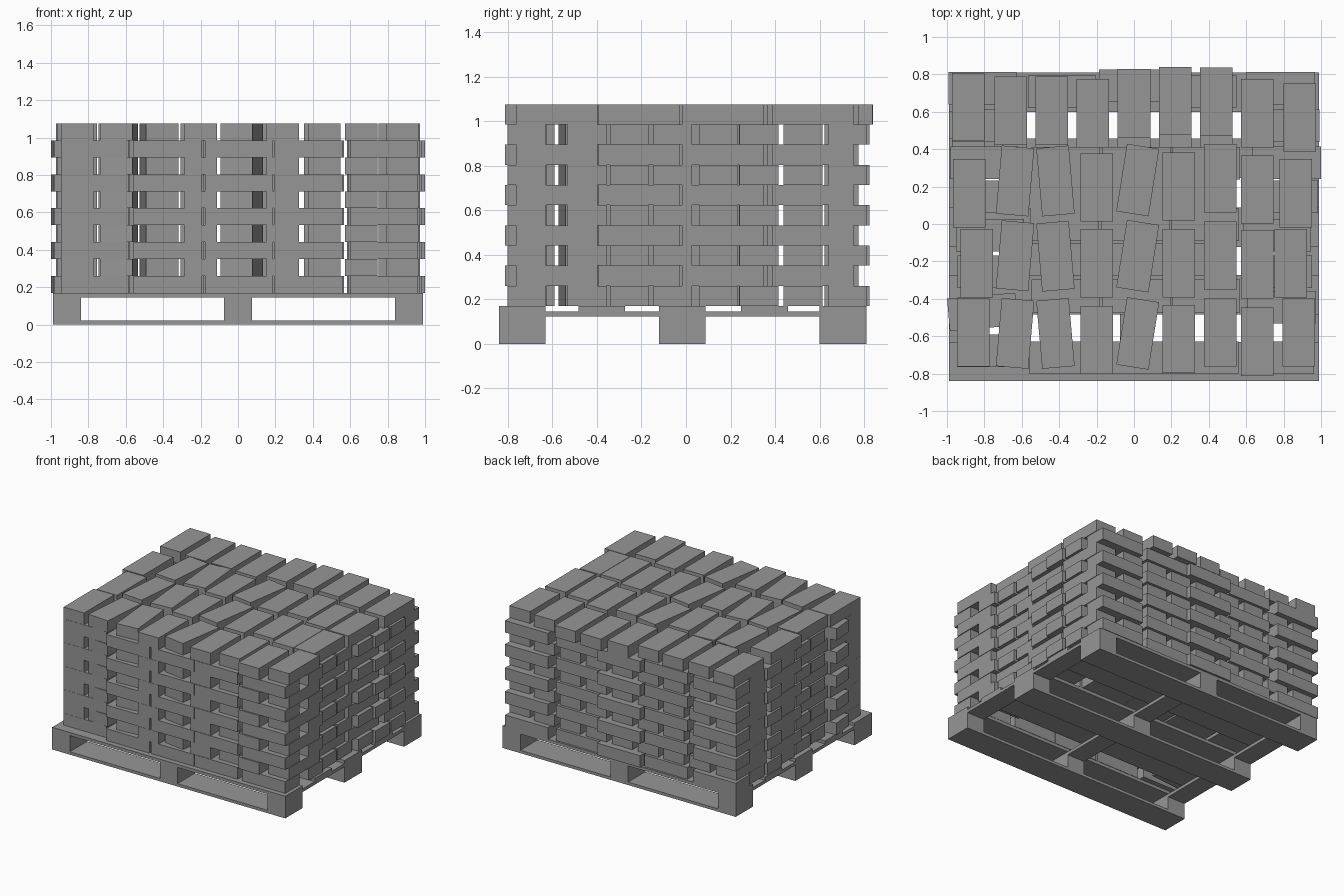
import bpy, bmesh
from math import radians
from mathutils import Matrix

if "Cube" in bpy.data.objects:
    bpy.data.objects.remove(bpy.data.objects["Cube"])

GREY = bpy.data.materials.new("dark_grey")
GREY.diffuse_color = (0.307, 0.307, 0.307, 1)
GREY.use_nodes = True
GREY.node_tree.nodes["Principled BSDF"].inputs["Base Color"].default_value = GREY.diffuse_color


def build(name, boxes):
    """boxes: (centre xyz, size xyz, rotation about z in degrees)"""
    bm = bmesh.new()
    for c, s, a in boxes:
        m = (Matrix.Translation(c) @ Matrix.Rotation(radians(a), 4, 'Z')
             @ Matrix.Diagonal((*s, 1)))
        bmesh.ops.create_cube(bm, size=1, matrix=m)
    me = bpy.data.meshes.new(name)
    bm.to_mesh(me)
    bm.free()
    me.materials.append(GREY)
    ob = bpy.data.objects.new(name, me)
    bpy.context.collection.objects.link(ob)
    return ob


# Pallet
RUNNERS = (-0.735, -0.017, 0.705)
POSTS = (-0.915, 0, 0.915)
build("pallet_bottom_boards", [((0, y, 0.011), (1.98, 0.21, 0.022), 0) for y in RUNNERS])
build("pallet_blocks", [((x, y, 0.072), (0.15, 0.21, 0.1), 0) for x in POSTS for y in RUNNERS])
build("pallet_cross_boards", [((x, -0.015, 0.134), (0.15, 1.65, 0.024), 0) for x in POSTS])
build("pallet_deck_boards", [((0, y, 0.158), (1.98, 0.21, 0.024), 0)
                             for y in RUNNERS + (-0.378, 0.352)])

# Bricks
L, W, H, Z0 = 0.365, 0.174, 0.0905, 0.17

# Lengthwise layer: four rows of nine bricks, some columns twisted
TWIST = (0, -5, 5, 0, -9, 0, 0, 0, 0)
BACK_X = (-0.885, -0.66, -0.44, -0.22, 0, 0.22, 0.44, 0.66, 0.885)
BACK_Y = (0.625, 0.605, 0.605, 0.592, 0.645, 0.658, 0.655, 0.592, 0.57)
MID_X = (-0.636, -0.42, -0.2, 0.02, 0.24, 0.46, 0.66)
ROWS = (
    (-0.88, 0.865, (0.165, 0.23, 0.23, 0.195, 0.235, 0.2, 0.245, 0.185, 0.165)),
    (-0.84, 0.837, (-0.21, -0.17, -0.172, -0.21, -0.172, -0.21, -0.17, -0.215, -0.21)),
    (-0.86, 0.882, (-0.58, -0.585, -0.585, -0.62, -0.585, -0.615, -0.58, -0.63, -0.58)),
)


def lengthwise(z, top):
    out = [((x, y if top else min(y, 0.592), z), (W, L, H), 0)
           for x, y in zip(BACK_X, BACK_Y)]
    for left, right, ys in ROWS:
        for x, y, a in zip((left, *MID_X, right), ys, TWIST):
            out.append(((x, y, z), (W, L, H), a))
    return out


# Crosswise layer: side columns have eight rows, inner columns seven
LEFT = ((-0.765, -0.677), (-0.81, -0.47), (-0.76, -0.255), (-0.77, -0.06),
        (-0.78, 0.145), (-0.8, 0.328), (-0.79, 0.525), (-0.81, 0.727))
RIGHT = ((0.78, -0.715), (0.79, -0.445), (0.77, -0.255), (0.765, -0.06),
         (0.8, 0.145), (0.817, 0.328), (0.81, 0.525), (0.785, 0.727))
INNER_Y = (-0.714, -0.385, -0.19, -0.005, 0.17, 0.325, 0.708)
INNER_DX = (0.005, 0.015, -0.015, 0.01, -0.01, 0.015, -0.005)


def crosswise(z):
    out = [((x, y, z), (L, W, H), 5 if i == 1 else 0) for i, (x, y) in enumerate(LEFT)]
    out += [((x, y, z), (L, W, H), 0) for x, y in RIGHT]
    for x in (-0.38, 0, 0.37):
        for y, dx in zip(INNER_Y, INNER_DX):
            back = 0.03 if x == 0 and y > 0.6 else 0
            out.append(((x + dx, y + back, z), (L, W, H), 0))
    return out


for i in range(10):
    z = Z0 + H * (i + 0.5)
    kind = lengthwise(z, i == 9) if i % 2 else crosswise(z)
    build(f"brick_layer_{i + 1}", kind)
